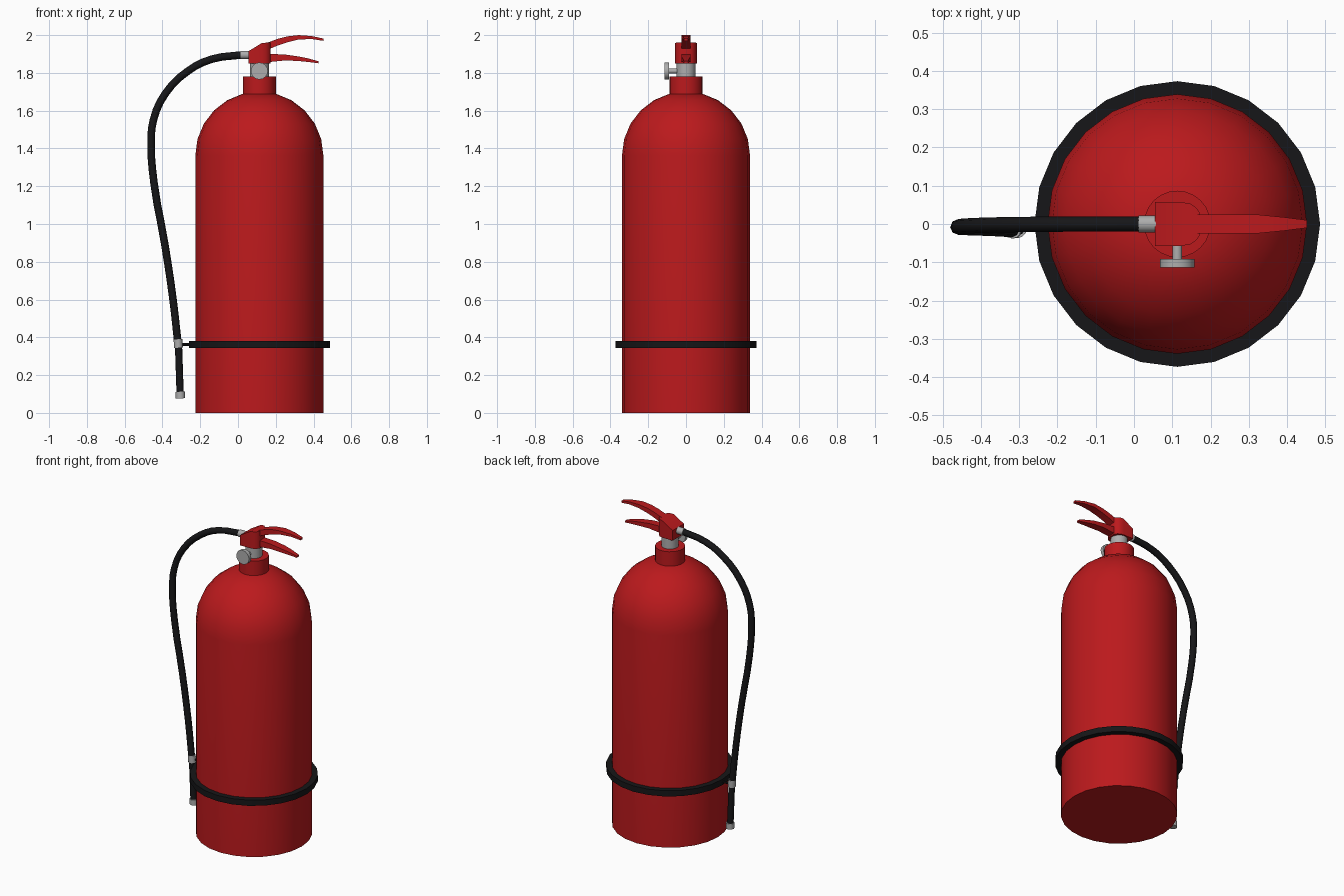
import bpy, bmesh
from math import sin, cos, pi, radians
from mathutils import Vector

if "Cube" in bpy.data.objects:
    bpy.data.objects.remove(bpy.data.objects["Cube"])

CX = 0.113   # axis of the cylinder


def material(name, color):
    m = bpy.data.materials.new(name)
    m.diffuse_color = (*color, 1)
    m.use_nodes = True
    m.node_tree.nodes["Principled BSDF"].inputs["Base Color"].default_value = m.diffuse_color
    return m


RED = material("red", (0.50, 0.01, 0.012))
BLACK = material("black", (0.008, 0.008, 0.009))
METAL = material("metal", (0.42, 0.42, 0.42))


def smooth(ob, angle=35):
    bpy.ops.object.select_all(action='DESELECT')
    ob.select_set(True)
    bpy.context.view_layer.objects.active = ob
    bpy.ops.object.shade_smooth_by_angle(angle=radians(angle))


def add_mesh(name, verts, faces, mat):
    me = bpy.data.meshes.new(name)
    me.from_pydata(verts, [], faces)
    bm = bmesh.new()
    bm.from_mesh(me)
    bmesh.ops.recalc_face_normals(bm, faces=bm.faces)
    bm.to_mesh(me)
    bm.free()
    me.materials.append(mat)
    ob = bpy.data.objects.new(name, me)
    bpy.context.collection.objects.link(ob)
    smooth(ob)
    return ob


def lathe(name, profile, mat, sides=24, closed=False):
    """Spin (radius, z) points round the cylinder axis."""
    n = len(profile)
    verts = [(CX + r * cos(2 * pi * i / sides), r * sin(2 * pi * i / sides), z)
             for i in range(sides) for r, z in profile]
    faces = []
    for i in range(sides):
        a, b = i * n, (i + 1) % sides * n
        for k in range(n if closed else n - 1):
            j = (k + 1) % n
            faces.append((a + k, b + k, b + j, a + j))
    if not closed:
        faces.append([i * n for i in range(sides)])
        faces.append([i * n + n - 1 for i in range(sides)])
    return add_mesh(name, verts, faces, mat)


def rod(name, p, q, radius, mat, sides=16):
    p, q = Vector(p), Vector(q)
    rot = (q - p).to_track_quat('Z', 'Y')
    ring = [rot @ Vector((radius * cos(2 * pi * i / sides), radius * sin(2 * pi * i / sides), 0))
            for i in range(sides)]
    verts = [p + v for v in ring] + [q + v for v in ring]
    faces = [(i, (i + 1) % sides, sides + (i + 1) % sides, sides + i) for i in range(sides)]
    faces += [list(range(sides)), list(range(sides, 2 * sides))]
    return add_mesh(name, verts, faces, mat)


def loft(name, stations, mat):
    """Box sections along x: (x, half width, bottom z, top z)."""
    verts, faces = [], []
    for x, w, lo, hi in stations:
        verts += [(x, -w, lo), (x, w, lo), (x, w, hi), (x, -w, hi)]
    for s in range(len(stations) - 1):
        for k in range(4):
            j = (k + 1) % 4
            faces.append((4 * s + k, 4 * s + j, 4 * s + 4 + j, 4 * s + 4 + k))
    faces += [(0, 1, 2, 3), tuple(range(len(verts) - 4, len(verts)))]
    return add_mesh(name, verts, faces, mat)


# Tank: straight wall, hemispherical shoulder, neck
R = 0.339
dome = [(R * cos(radians(a)), 1.362 + R * sin(radians(a))) for a in range(0, 76, 15)]
lathe("tank", [(R, 0)] + dome, RED)
lathe("neck", [(0.087, 1.67), (0.087, 1.782)], RED)
lathe("valve_collar", [(0.05, 1.77), (0.05, 1.86)], METAL, 16)

# Strap round the tank and hose clip
lathe("strap", [(0.335, 0.344), (0.373, 0.344), (0.373, 0.381), (0.335, 0.381)], BLACK, closed=True)
rod("hose_clip", (-0.31, -0.013, 0.362), (-0.24, 0, 0.362), 0.007, BLACK, 8)

# Valve head and the two levers
loft("valve_head", [(0.055, 0.057, 1.85, 1.915), (0.125, 0.057, 1.85, 1.957),
                    (0.148, 0.053, 1.85, 1.96), (0.163, 0.042, 1.85, 1.96),
                    (0.173, 0.027, 1.85, 1.96)], RED)
loft("upper_lever", [(0.13, 0.025, 1.91, 1.953), (0.17, 0.025, 1.928, 1.965),
                     (0.21, 0.025, 1.945, 1.98), (0.26, 0.025, 1.962, 1.993),
                     (0.32, 0.025, 1.977, 2.0), (0.39, 0.018, 1.979, 1.995),
                     (0.452, 0.01, 1.97, 1.982)], RED)
loft("lower_lever", [(0.14, 0.025, 1.855, 1.9), (0.18, 0.025, 1.859, 1.9),
                     (0.25, 0.025, 1.866, 1.897), (0.32, 0.024, 1.863, 1.887),
                     (0.37, 0.018, 1.858, 1.877), (0.425, 0.011, 1.851, 1.862)], RED)

# Pressure gauge on the front
rod("gauge_stem", (CX, -0.03, 1.81), (CX, -0.095, 1.81), 0.013, METAL, 12)
rod("gauge", (CX, -0.091, 1.81), (CX, -0.114, 1.81), 0.045, METAL)

# Hose along a smooth curve
path = [(0.02, 0, 1.895), (-0.138, 0, 1.873), (-0.265, -0.001, 1.81), (-0.385, -0.003, 1.69),
        (-0.448, -0.006, 1.55), (-0.46, -0.008, 1.42), (-0.445, -0.009, 1.22),
        (-0.387, -0.011, 0.89), (-0.344, -0.013, 0.60), (-0.317, -0.015, 0.36)]
cu = bpy.data.curves.new("hose", 'CURVE')
cu.dimensions = '3D'
cu.bevel_depth = 0.02
cu.bevel_resolution = 2
cu.use_fill_caps = True
cu.resolution_u = 3
sp = cu.splines.new('BEZIER')
sp.bezier_points.add(len(path) - 1)
for bp, co in zip(sp.bezier_points, path):
    bp.co = co
    bp.handle_left_type = bp.handle_right_type = 'AUTO'
cu.materials.append(BLACK)
hose = bpy.data.objects.new("hose", cu)
bpy.context.collection.objects.link(hose)
bpy.ops.object.select_all(action='DESELECT')
hose.select_set(True)
bpy.context.view_layer.objects.active = hose
bpy.ops.object.convert(target='MESH')
smooth(bpy.context.object, 60)

# Hose fittings and nozzle
rod("hose_coupling", (0.012, 0, 1.895), (0.06, 0, 1.895), 0.022, METAL, 12)
rod("nozzle_collar", (-0.318, -0.015, 0.39), (-0.315, -0.015, 0.345), 0.023, METAL, 12)
rod("nozzle", (-0.315, -0.015, 0.36), (-0.306, -0.012, 0.09), 0.0195, BLACK, 12)
rod("nozzle_tip", (-0.306, -0.012, 0.112), (-0.305, -0.012, 0.077), 0.025, METAL, 12)
